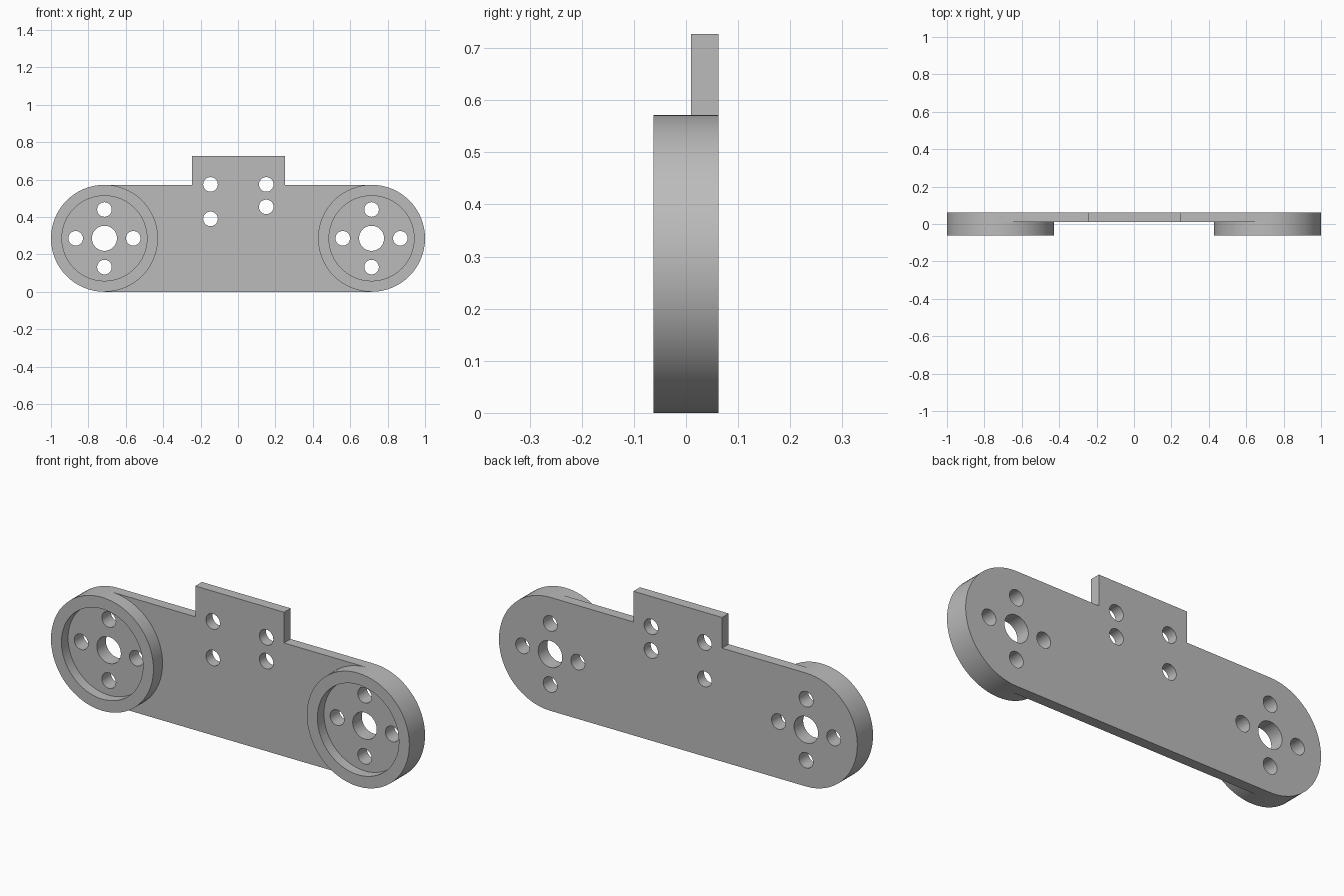
import bpy, bmesh
from math import sin, cos, pi, radians
from mathutils import Matrix

cube = bpy.data.objects.get("Cube")
if cube:
    bpy.data.objects.remove(cube, do_unlink=True)

# Main dimensions
R = 0.286            # end radius, also the axle height
CX = 0.714           # axle distance from the middle
RECESS = 0.2275
BACK, PLATE, FLOOR, FRONT = 0.0625, 0.01, -0.01, -0.0625

grey = bpy.data.materials.new("plain grey")
grey.use_nodes = True
grey.diffuse_color = (0.5, 0.5, 0.5, 1)
grey.node_tree.nodes["Principled BSDF"].inputs["Base Color"].default_value = (0.5, 0.5, 0.5, 1)


def arc(x, z, r, start=0, end=2 * pi, steps=64):
    """Points along an arc, both ends included."""
    return [(x + r * cos(start + (end - start) * i / steps),
             z + r * sin(start + (end - start) * i / steps)) for i in range(steps + 1)]


def circle(x, z, r, steps=64):
    return arc(x, z, r, steps=steps)[:-1]


def slab(name, loops, y0, y1):
    """Extrude an outline with holes, drawn in x and z, from y0 to y1."""
    curve = bpy.data.curves.new(name + "_profile", "CURVE")
    curve.dimensions = "2D"
    curve.fill_mode = "BOTH"
    curve.extrude = (y1 - y0) / 2
    for loop in loops:
        spline = curve.splines.new("POLY")
        spline.points.add(len(loop) - 1)
        for point, (x, z) in zip(spline.points, loop):
            point.co = (x, z, 0, 1)
        spline.use_cyclic_u = True
    helper = bpy.data.objects.new(name + "_profile", curve)
    bpy.context.collection.objects.link(helper)
    bpy.context.view_layer.update()
    graph = bpy.context.evaluated_depsgraph_get()
    mesh = bpy.data.meshes.new_from_object(helper.evaluated_get(graph))
    bpy.data.objects.remove(helper, do_unlink=True)

    # Stand the profile upright and weld caps to walls
    mesh.transform(Matrix.Translation((0, (y0 + y1) / 2, 0)) @ Matrix.Rotation(radians(90), 4, "X"))
    bm = bmesh.new()
    bm.from_mesh(mesh)
    bmesh.ops.remove_doubles(bm, verts=bm.verts, dist=0.0001)
    bmesh.ops.recalc_face_normals(bm, faces=bm.faces)
    bm.to_mesh(mesh)
    bm.free()
    mesh.materials.clear()
    mesh.materials.append(grey)
    obj = bpy.data.objects.new(name, mesh)
    bpy.context.collection.objects.link(obj)
    bpy.ops.object.select_all(action="DESELECT")
    obj.select_set(True)
    bpy.context.view_layer.objects.active = obj
    bpy.ops.object.shade_smooth_by_angle(angle=radians(30))
    return obj


def hub_holes(x):
    """Axle hole with four bolt holes around it."""
    holes = [circle(x, R, 0.067)]
    for k in range(4):
        a = k * pi / 2
        holes.append(circle(x + 0.154 * cos(a), R + 0.154 * sin(a), 0.039, 32))
    return holes


# Back plate with rounded ends, raised tab and bolt holes
tab = [(0.25, 2 * R), (0.25, 0.727), (-0.245, 0.727), (-0.245, 2 * R)]
outline = (arc(CX, R, R, -pi / 2, pi / 2, 32) + tab
           + arc(-CX, R, R, pi / 2, 3 * pi / 2, 32))
tab_holes = [circle(x, z, 0.039, 32) for x, z in
             ((-0.147, 0.574), (-0.147, 0.39), (0.151, 0.574), (0.151, 0.454))]
slab("back_plate", [outline] + tab_holes + hub_holes(CX) + hub_holes(-CX), PLATE, BACK)

# Round housings on the front: raised rim and recessed floor
for side, x in (("left", CX), ("right", -CX)):
    slab(side + "_rim", [circle(x, R, R), circle(x, R, RECESS)], FRONT, PLATE)
    slab(side + "_recess_floor", [circle(x, R, RECESS)] + hub_holes(x), FLOOR, PLATE)
